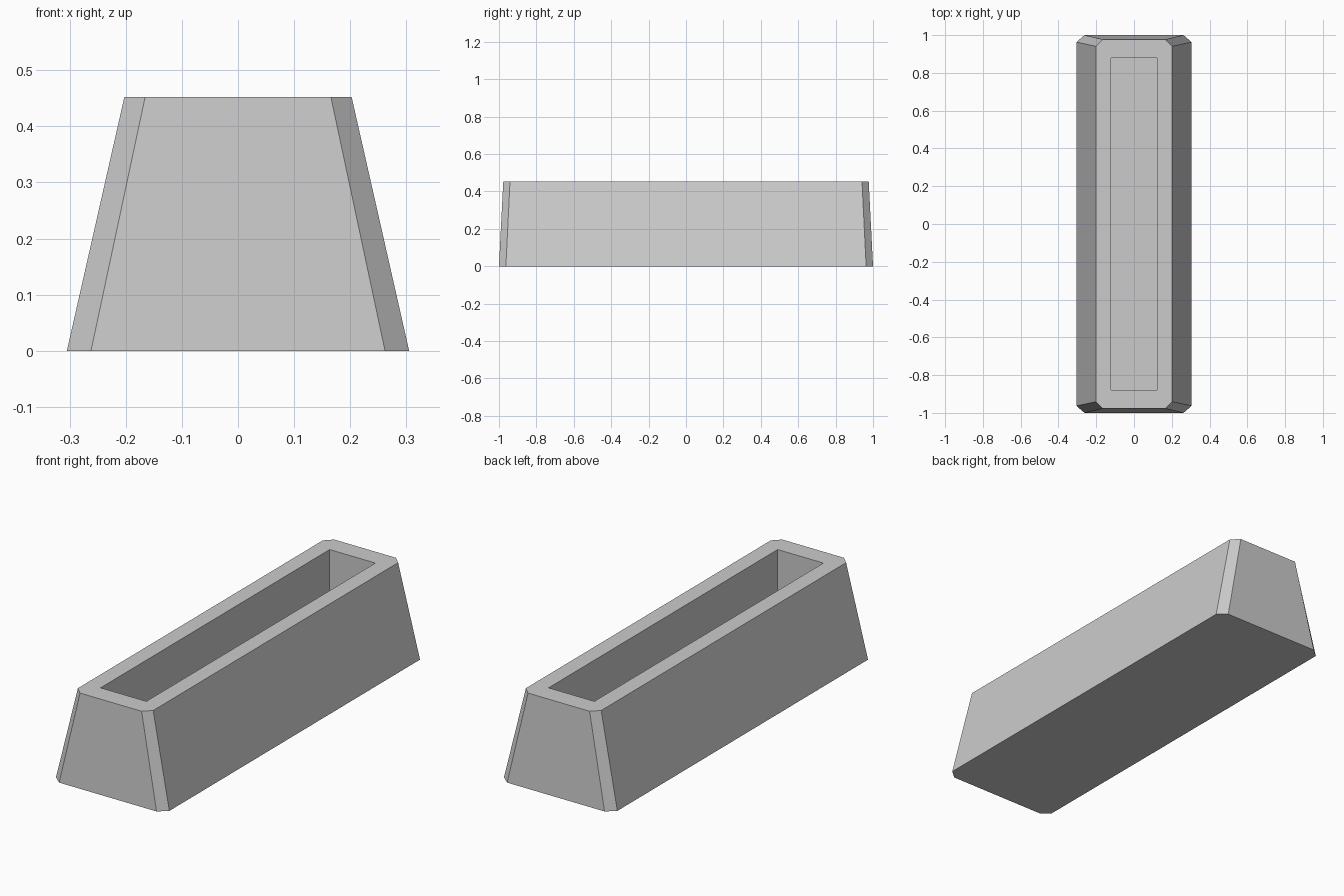
import bpy, bmesh

if "Cube" in bpy.data.objects:
    bpy.data.objects.remove(bpy.data.objects["Cube"], do_unlink=True)

# Single stone grey
stone = bpy.data.materials.new("stone_grey")
stone.use_nodes = True
GREY = (0.6, 0.6, 0.6, 1.0)
stone.diffuse_color = GREY
stone.node_tree.nodes["Principled BSDF"].inputs["Base Color"].default_value = GREY

HEIGHT = 0.4525
FLOOR = 0.10


def octagon(hx, hy, cx, cy):
    """Rectangle outline with cut corners, counter-clockwise."""
    return [(hx, cy - hy), (hx, hy - cy), (hx - cx, hy), (cx - hx, hy),
            (-hx, hy - cy), (-hx, cy - hy), (cx - hx, -hy), (hx - cx, -hy)]


def ring(bm, outline, z):
    return [bm.verts.new((x, y, z)) for x, y in outline]


def bridge(bm, lower, upper):
    n = len(lower)
    for i in range(n):
        j = (i + 1) % n
        bm.faces.new((lower[i], lower[j], upper[j], upper[i]))


bm = bmesh.new()

# Tapered outer shell with chamfered corners
base = ring(bm, octagon(0.305, 1.0, 0.043, 0.037), 0)
rim = ring(bm, octagon(0.2025, 0.977, 0.037, 0.036), HEIGHT)
bridge(bm, base, rim)
bm.faces.new(base[::-1])

# Straight-walled rectangular pocket
px, py = 0.123, 0.88
pocket = [(px, -py), (px, py), (-px, py), (-px, -py)]
mouth = ring(bm, pocket, HEIGHT)
floor = ring(bm, pocket, FLOOR)
bridge(bm, mouth, floor)
bm.faces.new(floor)

# Flat rim: a side quad and a corner triangle for each quarter
for k in range(4):
    a, b = rim[2 * k], rim[2 * k + 1]
    c = rim[(2 * k + 2) % 8]
    m, n = mouth[k], mouth[(k + 1) % 4]
    bm.faces.new((a, b, n, m))
    bm.faces.new((b, c, n))

bmesh.ops.recalc_face_normals(bm, faces=bm.faces)
mesh = bpy.data.meshes.new("trough")
bm.to_mesh(mesh)
bm.free()
mesh.materials.append(stone)
trough = bpy.data.objects.new("trough", mesh)
bpy.context.collection.objects.link(trough)
